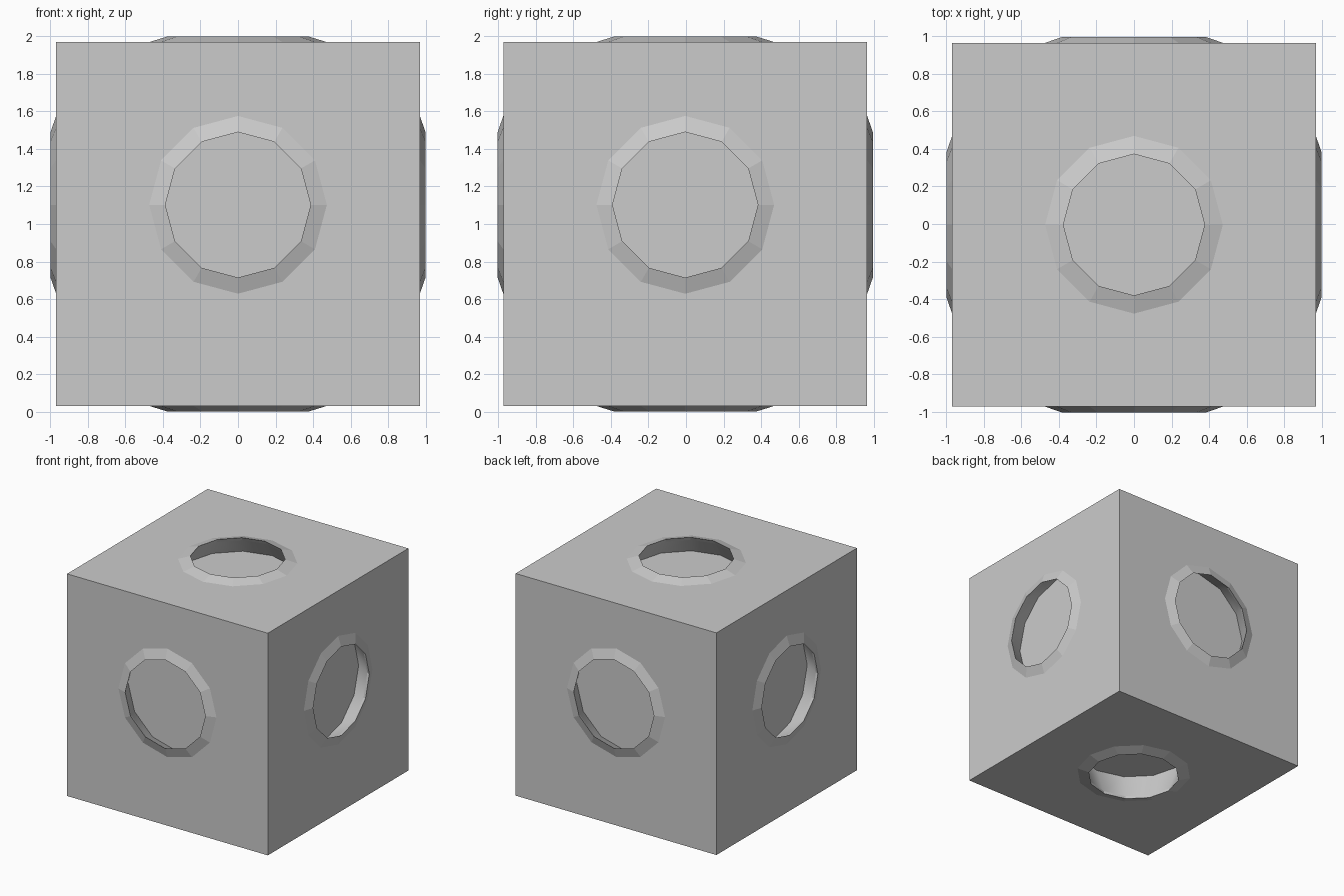
import bpy, bmesh, math
from mathutils import Vector, Matrix

if "Cube" in bpy.data.objects:
    bpy.data.objects.remove(bpy.data.objects["Cube"])

HALF = 0.968          # half width of the cube
RISE = 0.03           # collar height above a face
SIDES = 12
OUTER = 0.473         # radius of collar foot and of pocket floor
CENTRE = Vector((0, -0.004, 1.0))
# name, outward direction, height above cube centre, rim radius, pocket depth below the face
PORTS = [
    ("front", (0, -1, 0), 0.102, 0.387, 0.133),
    ("back", (0, 1, 0), 0.102, 0.387, 0.133),
    ("left", (-1, 0, 0), 0.102, 0.387, 0.133),
    ("right", (1, 0, 0), 0.102, 0.387, 0.133),
    ("top", (0, 0, 1), 0, 0.376, 0.133),
    ("bottom", (0, 0, -1), 0, 0.376, 0.235),
]


def add_object(name, bm):
    mesh = bpy.data.meshes.new(name)
    bmesh.ops.recalc_face_normals(bm, faces=bm.faces)
    bm.to_mesh(mesh)
    bm.free()
    obj = bpy.data.objects.new(name, mesh)
    bpy.context.collection.objects.link(obj)
    return obj


def port_matrix(direction, height):
    d = Vector(direction)
    place = Matrix.Translation(CENTRE + Vector((0, 0, height)) + d * HALF)
    return place @ d.to_track_quat('Z', 'Y').to_matrix().to_4x4()


def ring(bm, radius, z):
    return [bm.verts.new((radius * math.cos(2 * math.pi * i / SIDES),
                          radius * math.sin(2 * math.pi * i / SIDES), z))
            for i in range(SIDES)]


# Cube body
bm = bmesh.new()
bmesh.ops.create_cube(bm, size=2 * HALF, matrix=Matrix.Translation(CENTRE))
body = add_object("cube_body", bm)

# Pockets that widen towards their floor, cut into all six faces
bm = bmesh.new()
for name, direction, height, rim, depth in PORTS:
    local = Matrix.Translation((0, 0, (RISE - depth) / 2))
    bmesh.ops.create_cone(bm, cap_ends=True, segments=SIDES, radius1=OUTER, radius2=rim,
                          depth=RISE + depth, matrix=port_matrix(direction, height) @ local)
cutter = add_object("pocket_cutter", bm)
cutter.hide_render = True
mod = body.modifiers.new("pockets", 'BOOLEAN')
mod.operation = 'DIFFERENCE'
mod.solver = 'EXACT'
mod.object = cutter
bpy.context.view_layer.objects.active = body
body.select_set(True)
bpy.ops.object.modifier_apply(modifier=mod.name)
bpy.data.objects.remove(cutter)
bpy.ops.object.shade_smooth_by_angle(angle=math.radians(35))

# Sloped collars around the pockets
for name, direction, height, rim, depth in PORTS:
    throat = rim + (OUTER - rim) * RISE / (RISE + depth)
    bm = bmesh.new()
    loops = [ring(bm, OUTER, 0), ring(bm, rim, RISE), ring(bm, throat, 0)]
    for a, b in zip(loops, loops[1:] + loops[:1]):
        for i in range(SIDES):
            j = (i + 1) % SIDES
            bm.faces.new((a[i], a[j], b[j], b[i]))
    bm.transform(port_matrix(direction, height))
    add_object(name + "_collar", bm)
